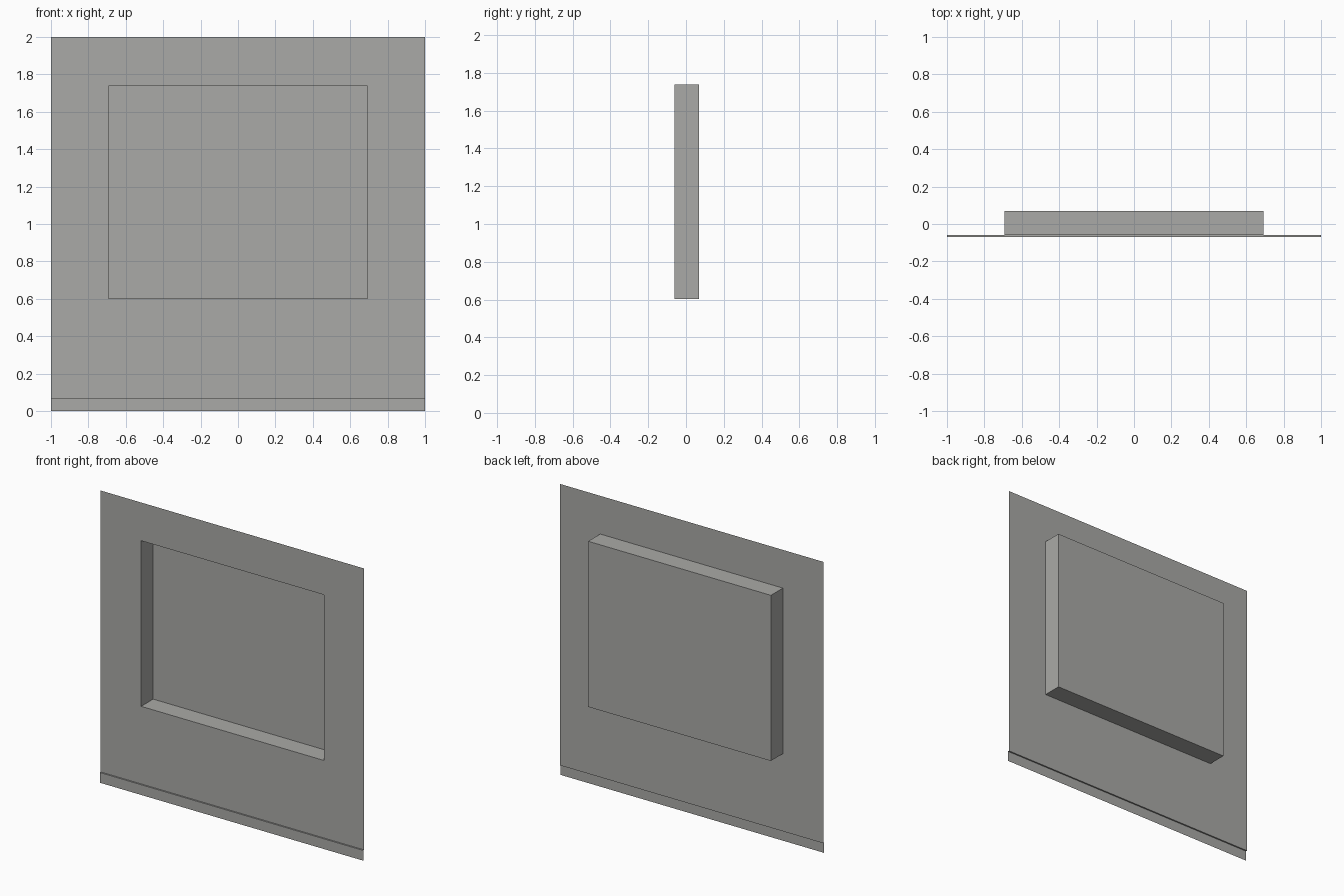
import bpy
import bmesh

if "Cube" in bpy.data.objects:
    bpy.data.objects.remove(bpy.data.objects["Cube"])

WALL_Y, SKIRT_Y, BACK_Y = -0.06, -0.07, 0.07
NX, NZ0, NZ1 = 0.693, 0.602, 1.738      # niche half width, bottom, top
SKIRT_H = 0.07

grey = bpy.data.materials.new("warm_grey")
grey.diffuse_color = (0.40, 0.40, 0.385, 1)
grey.use_nodes = True
grey.node_tree.nodes["Principled BSDF"].inputs["Base Color"].default_value = grey.diffuse_color


def finish(name, bm):
    me = bpy.data.meshes.new(name)
    bm.to_mesh(me)
    bm.free()
    me.materials.append(grey)
    ob = bpy.data.objects.new(name, me)
    bpy.context.collection.objects.link(ob)
    return ob


def rect(x, y, z0, z1):
    return [(-x, y, z0), (x, y, z0), (x, y, z1), (-x, y, z1)]


def bridge(bm, a, b):
    """Ring of quads between two four-point loops."""
    for i in range(4):
        j = (i + 1) % 4
        bm.faces.new((a[i], a[j], b[j], b[i]))


# Wall sheet with its opening, and the niche pushed back from it
bm = bmesh.new()
outer, rim, back = (
    [bm.verts.new(p) for p in r] for r in (
        rect(1, WALL_Y, SKIRT_H, 2),
        rect(NX, WALL_Y, NZ0, NZ1),
        rect(NX, BACK_Y, NZ0, NZ1)))
bridge(bm, outer, rim)
bridge(bm, rim, back)
bm.faces.new(back)
finish("wall_with_niche", bm)

# Skirting strip: thin ledge and front face
bm = bmesh.new()
profile = [(SKIRT_Y, 0), (SKIRT_Y, SKIRT_H), (WALL_Y, SKIRT_H)]
rows = [[bm.verts.new((x, y, z)) for x in (-1, 1)] for y, z in profile]
for a, b in zip(rows, rows[1:]):
    bm.faces.new((a[0], a[1], b[1], b[0]))
finish("skirting", bm)
